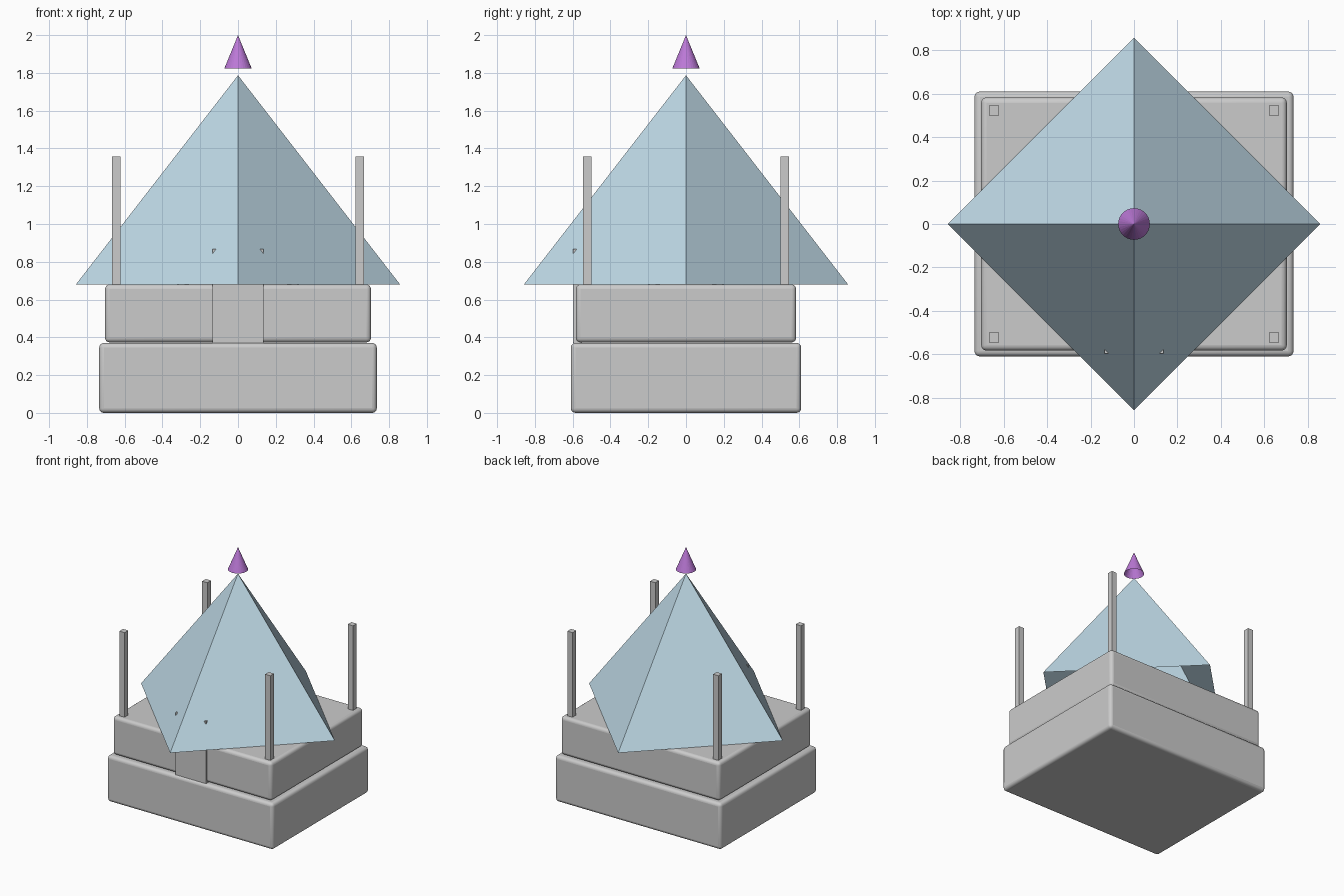
import bpy
import math

if "Cube" in bpy.data.objects:
    bpy.data.objects.remove(bpy.data.objects["Cube"])


def material(name, rgb):
    m = bpy.data.materials.new(name)
    m.diffuse_color = (*rgb, 1)
    m.use_nodes = True
    m.node_tree.nodes["Principled BSDF"].inputs["Base Color"].default_value = m.diffuse_color
    return m


def box(name, lo, hi, bevel=0):
    centre = [(a + b) / 2 for a, b in zip(lo, hi)]
    bpy.ops.mesh.primitive_cube_add(size=1, location=centre)
    ob = bpy.context.object
    ob.name = name
    ob.scale = [b - a for a, b in zip(lo, hi)]
    bpy.ops.object.transform_apply(location=False, rotation=False, scale=True)
    if bevel:
        mod = ob.modifiers.new("rounded_edges", 'BEVEL')
        mod.width = bevel
        mod.segments = 4
        bpy.ops.object.shade_smooth_by_angle(angle=math.radians(35))
    return ob


def open_cone(name, sides, radius, z0, z1, mat):
    bpy.ops.mesh.primitive_cone_add(vertices=sides, radius1=radius, radius2=0,
                                    depth=z1 - z0, end_fill_type='NOTHING',
                                    location=(0, 0, (z0 + z1) / 2))
    ob = bpy.context.object
    ob.name = name
    ob.data.materials.append(mat)
    return ob


# Two rounded stone tiers
box("lower_tier", (-0.735, -0.61, 0), (0.735, 0.61, 0.37), 0.025)
box("upper_tier", (-0.704, -0.583, 0.373), (0.704, 0.583, 0.68), 0.025)

# Door slab; its top corners just poke through the roof
box("door", (-0.135, -0.597, 0.37), (0.135, -0.55, 0.868))

# Corner posts
for sx, side in ((-1, "left"), (1, "right")):
    for sy, end in ((-1, "front"), (1, "back")):
        x, y, h = sx * 0.645, sy * 0.523, 0.023
        box(f"{end}_{side}_post", (x - h, y - h, 0.66), (x + h, y + h, 1.357))

# Pyramid roof, open underneath, and floating finial
open_cone("pyramid_roof", 4, 0.858, 0.68, 1.787, material("pale_blue", (0.53, 0.71, 0.81)))
open_cone("finial", 32, 0.073, 1.822, 2.0, material("purple", (0.50, 0.19, 0.68)))
